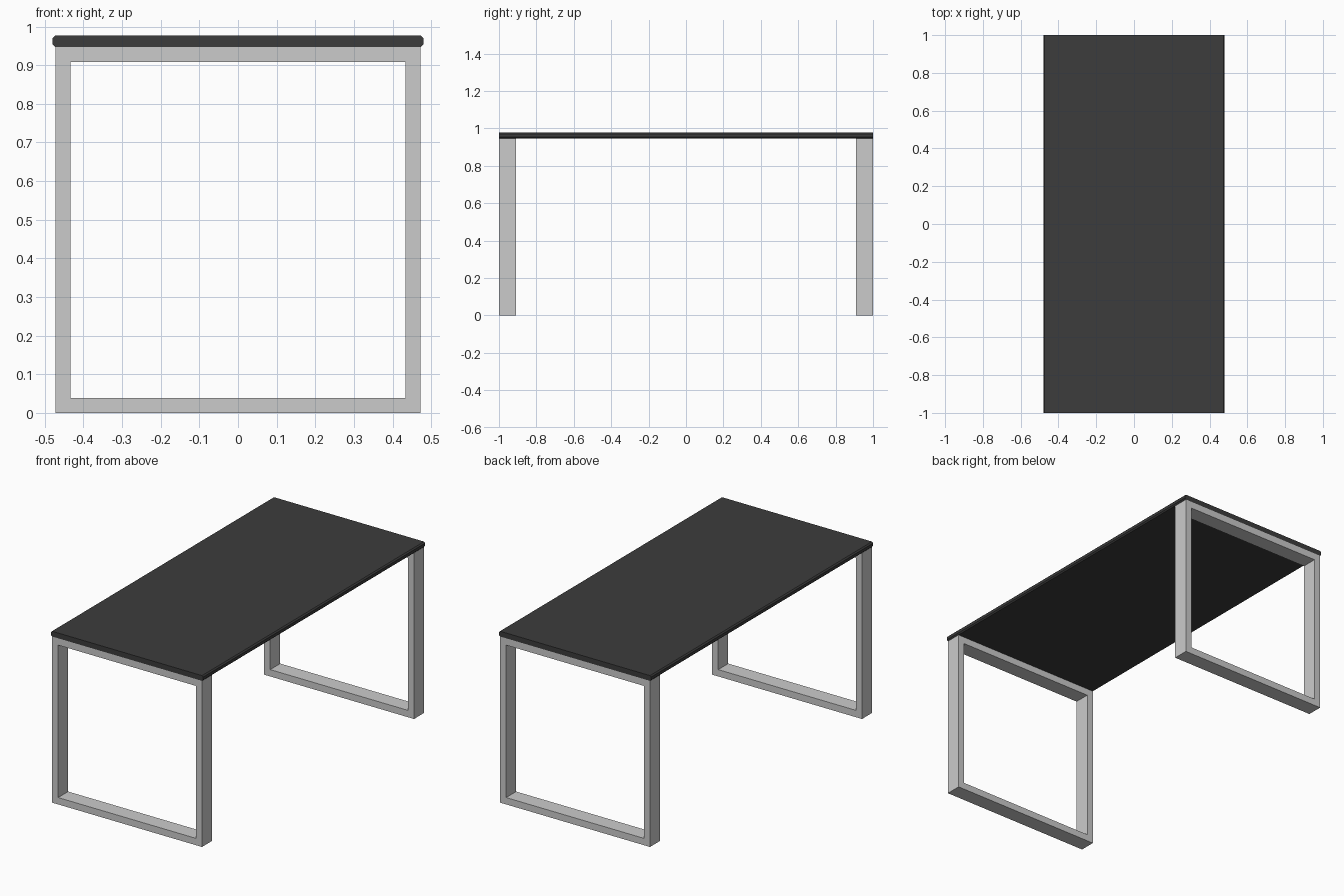
import bpy, bmesh

if "Cube" in bpy.data.objects:
    bpy.data.objects.remove(bpy.data.objects["Cube"])


def make_object(name, bm):
    bmesh.ops.recalc_face_normals(bm, faces=bm.faces)
    mesh = bpy.data.meshes.new(name)
    bm.to_mesh(mesh)
    bm.free()
    obj = bpy.data.objects.new(name, mesh)
    bpy.context.collection.objects.link(obj)
    return obj


def extrude_y(bm, faces, depth):
    ext = bmesh.ops.extrude_face_region(bm, geom=faces)
    verts = [v for v in ext["geom"] if isinstance(v, bmesh.types.BMVert)]
    bmesh.ops.translate(bm, vec=(0, depth, 0), verts=verts)


def leg_frame(name, y0, depth):
    # Rectangular loop of flat bar, extruded along y
    bm = bmesh.new()

    def rect(x, z0, z1):
        return [bm.verts.new((px, y0, pz))
                for px, pz in ((-x, z0), (x, z0), (x, z1), (-x, z1))]

    outer = rect(0.473, 0.0, 0.947)
    inner = rect(0.434, 0.039, 0.908)
    faces = []
    for i in range(4):
        j = (i + 1) % 4
        faces.append(bm.faces.new((outer[i], outer[j], inner[j], inner[i])))
    extrude_y(bm, faces, depth)
    return make_object(name, bm)


def table_top(name, x, z0, z1, c):
    # Slab with chamfered long edges
    bm = bmesh.new()
    half = [(x - c, z0), (x, z0 + c), (x, z1 - c), (x - c, z1)]
    profile = half + [(-px, pz) for px, pz in reversed(half)]
    face = bm.faces.new([bm.verts.new((px, -1.0, pz)) for px, pz in profile])
    extrude_y(bm, [face], 2.0)
    return make_object(name, bm)


# Two end frames
leg_frame("front_leg_frame", -1.0, 0.09)
leg_frame("back_leg_frame", 0.91, 0.09)

# Dark top
top = table_top("table_top", 0.48, 0.947, 0.977, 0.007)
dark = bpy.data.materials.new("dark_top")
dark.diffuse_color = (0.045, 0.045, 0.045, 1)
dark.use_nodes = True
dark.node_tree.nodes["Principled BSDF"].inputs["Base Color"].default_value = dark.diffuse_color
top.data.materials.append(dark)
